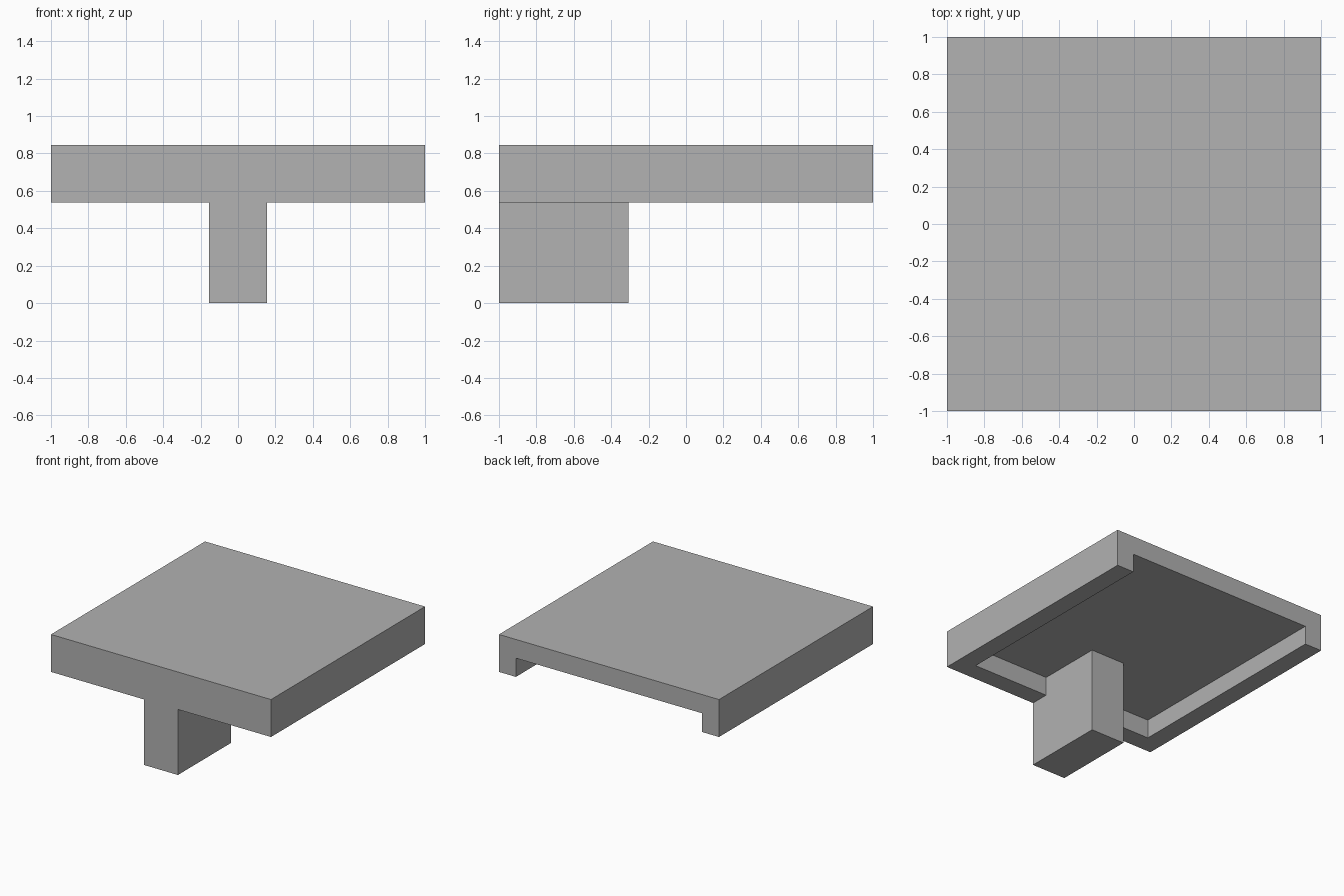
import bpy
import bmesh

cube = bpy.data.objects.get("Cube")
if cube:
    bpy.data.objects.remove(cube, do_unlink=True)

U = 2 / 13            # wall thickness; every size is a multiple of it
TOP = 5.5 * U         # top of the slab
UNDER = 3.5 * U       # lower edge of the rim
CEILING = 4.5 * U     # underside of the slab inside the rim

grey = bpy.data.materials.new("plain grey")
grey.use_nodes = True
colour = (0.445, 0.445, 0.445, 1)
grey.diffuse_color = colour
grey.node_tree.nodes["Principled BSDF"].inputs["Base Color"].default_value = colour


def extrude_profile(name, points, half_width):
    """Prism from a side profile of (y, z) points, extruded across x."""
    bm = bmesh.new()
    face = bm.faces.new([bm.verts.new((-half_width, y, z)) for y, z in points])
    new = bmesh.ops.extrude_face_region(bm, geom=[face])["geom"]
    verts = [v for v in new if isinstance(v, bmesh.types.BMVert)]
    bmesh.ops.translate(bm, verts=verts, vec=(2 * half_width, 0, 0))
    bmesh.ops.recalc_face_normals(bm, faces=bm.faces)
    mesh = bpy.data.meshes.new(name)
    bm.to_mesh(mesh)
    bm.free()
    mesh.materials.append(grey)
    obj = bpy.data.objects.new(name, mesh)
    bpy.context.collection.objects.link(obj)
    return obj


def box_profile(y0, y1, z0, z1):
    return [(y0, z0), (y1, z0), (y1, z1), (y0, z1)]


# Slab with a rim on the front and both sides, open at the back
slab = extrude_profile("slab_with_rim", box_profile(-1, 1, UNDER, TOP), 1)
cutter = extrude_profile("recess_cutter",
                         box_profile(-1 + U, 1.2, UNDER - 0.2, CEILING), 1 - U)
cutter.hide_render = True
recess = slab.modifiers.new("recess", "BOOLEAN")
recess.operation = "DIFFERENCE"
recess.solver = "EXACT"
recess.object = cutter
bpy.context.view_layer.objects.active = slab
bpy.ops.object.modifier_apply(modifier=recess.name)
bpy.data.objects.remove(cutter, do_unlink=True)

# Front leg, notched to fit around the front rim and reach the slab
back = -1 + 4.5 * U
extrude_profile("front_leg", [
    (-1, 0), (back, 0), (back, CEILING),
    (-1 + U, CEILING), (-1 + U, UNDER), (-1, UNDER),
], U)
